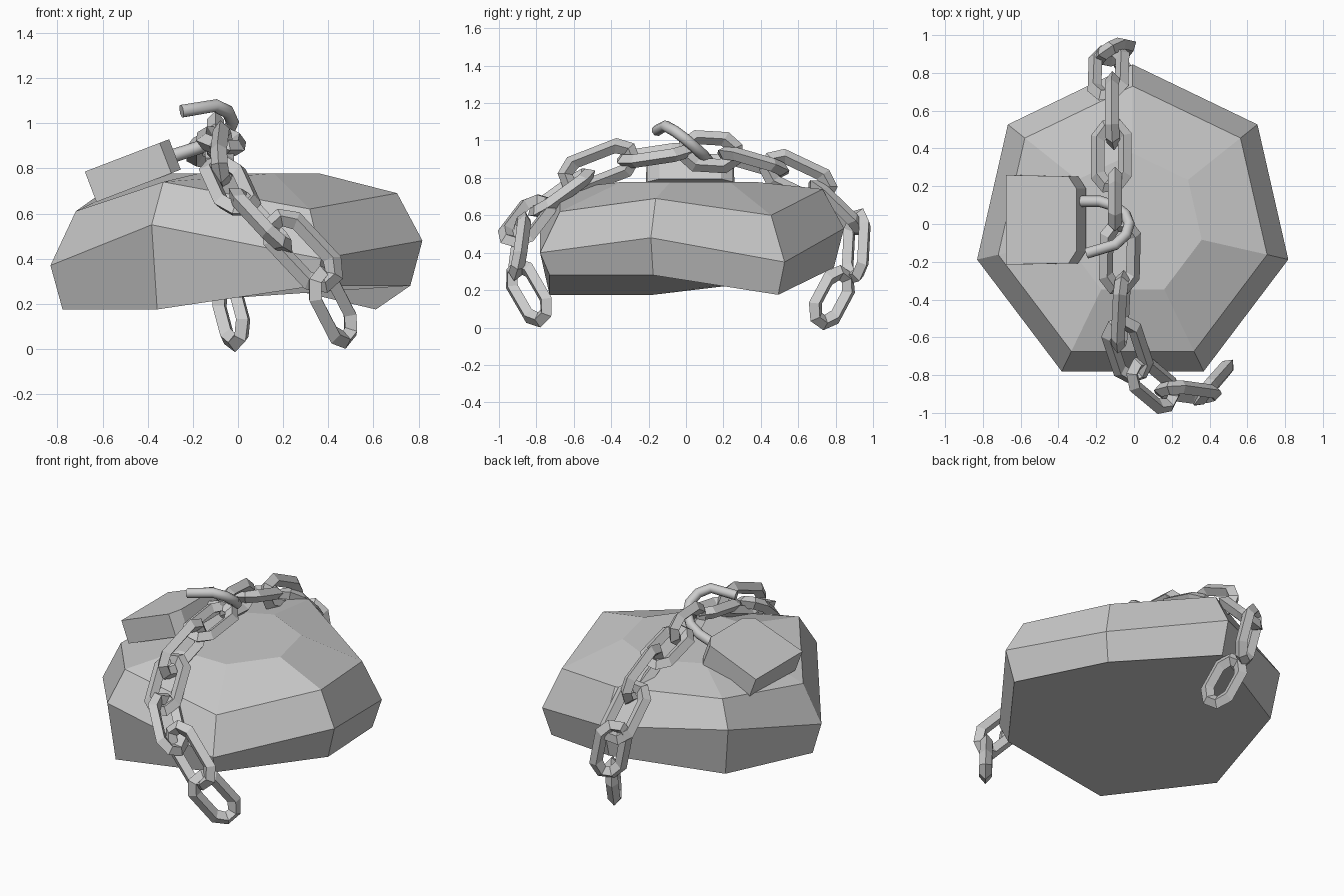
import bpy, bmesh, math
from mathutils import Vector

if "Cube" in bpy.data.objects:
    bpy.data.objects.remove(bpy.data.objects["Cube"])


def make_object(name, bm):
    bmesh.ops.recalc_face_normals(bm, faces=bm.faces)
    me = bpy.data.meshes.new(name)
    bm.to_mesh(me)
    bm.free()
    ob = bpy.data.objects.new(name, me)
    bpy.context.collection.objects.link(ob)
    return ob


def bridge(bm, a, b):
    n = len(a)
    for i in range(n):
        bm.faces.new((a[i], a[(i + 1) % n], b[(i + 1) % n], b[i]))


# Boulder: seven-sided, with uneven ring heights (counted round from front left)
ring_heights = [
    (0.79, [0.175, 0.28, 0.28, 0.175, 0.32, 0.255, 0.175]),
    (0.845, [0.55, 0.40, 0.48, 0.35, 0.53, 0.56, 0.37]),
    (0.73, [0.74, 0.62, 0.69, 0.60, 0.74, 0.71, 0.61]),
    (0.375, [0.778] * 7),
]
bm = bmesh.new()
rings = []
for radius, heights in ring_heights:
    ring = []
    for i, z in enumerate(heights):
        a = math.radians(-115.7 + i * 360 / 7)
        r = radius * (1.025 if i < 2 else 1)
        ring.append(bm.verts.new((r * math.cos(a) - 0.007, r * math.sin(a), z)))
    rings.append(ring)
for a, b in zip(rings, rings[1:]):
    bridge(bm, a, b)
bm.faces.new(rings[0])
bm.faces.new(rings[-1])
make_object("boulder", bm)


# Chain links: stretched octagon loops with a diamond-shaped bar
def chain_link(name, start, end, normal, width=0.22, bar=0.037):
    start, end = Vector(start), Vector(end)
    d = (end - start).normalized()
    n = Vector(normal)
    n = (n - d * n.dot(d)).normalized()
    s = n.cross(d)
    mid = (start + end) / 2
    hl = (end - start).length / 2 - bar
    hw = width / 2 - bar
    path = [(hl, 0.4 * hw), (hl - 0.06, hw), (-hl + 0.06, hw), (-hl, 0.4 * hw),
            (-hl, -0.4 * hw), (-hl + 0.06, -hw), (hl - 0.06, -hw), (hl, -0.4 * hw)]
    bm = bmesh.new()
    loops = []
    for u, v in path:
        c = mid + d * u + s * v
        su, sv = math.copysign(1, u), math.copysign(1, v)
        on_end = abs(u) == hl
        out = d * su * (1 if on_end else 0.5) + s * sv * (0.5 if on_end else 1)
        loops.append([bm.verts.new(c + o * bar) for o in (out, n, -out, -n)])
    for i in range(8):
        bridge(bm, loops[i], loops[(i + 1) % 8])
    make_object(name, bm)


links = [
    ((0.34, -0.93, 0.34), (0.50, -0.75, 0.03), (0.75, -0.65, 0.05)),
    ((0.14, -0.87, 0.59), (0.43, -0.91, 0.28), (0.1, -1, 0.2)),
    ((-0.02, -0.75, 0.70), (0.22, -0.95, 0.44), (0.6, -0.1, 0.7)),
    ((-0.09, -0.50, 0.84), (0.02, -0.83, 0.60), (0.2, -0.6, 0.8)),
    ((-0.06, -0.26, 0.94), (-0.08, -0.67, 0.78), (1, 0, 0.15)),
    ((-0.07, 0.03, 0.95), (-0.08, -0.37, 0.89), (0.2, 0, 1)),
    ((-0.10, 0.30, 0.93), (-0.10, -0.04, 0.95), (1, 0, 0)),
    ((-0.12, 0.55, 0.83), (-0.12, 0.17, 0.94), (-0.2, 0.2, 1)),
    ((-0.11, 0.79, 0.71), (-0.11, 0.41, 0.89), (1, 0, 0.1)),
    ((-0.13, 0.95, 0.50), (-0.14, 0.66, 0.78), (-0.2, 0.7, 0.7)),
    ((-0.06, 0.90, 0.24), (-0.15, 0.92, 0.63), (0.55, -0.8, 0)),
    ((0.01, 0.70, 0.01), (-0.07, 0.86, 0.31), (0.8, 0.6, 0.1)),
]
for i, (a, b, n) in enumerate(links):
    chain_link(f"chain_link_{i + 1}", a, b, n)

# Padlock body: a plate with two cut corners, tilted to lie on the boulder
outline = [(-0.2, -0.237), (0.155, -0.23), (0.2, -0.165), (0.2, 0.165), (0.155, 0.23), (-0.2, 0.237)]
bm = bmesh.new()
low = [bm.verts.new((x, y, -0.072)) for x, y in outline]
high = [bm.verts.new((x, y, 0.072)) for x, y in outline]
bridge(bm, low, high)
bm.faces.new(low)
bm.faces.new(high)
body = make_object("padlock_body", bm)
body.location = (-0.466, 0.022, 0.79)
body.rotation_euler = (0, math.radians(-21), 0)

# Padlock shackle: swung open round its fixed leg
pts = [(-0.32, 0.12, 0.845), (-0.18, 0.12, 0.89), (-0.10, 0.095, 0.92), (-0.045, 0.05, 0.96),
       (-0.025, 0, 1.005), (-0.045, -0.06, 1.05), (-0.10, -0.11, 1.078), (-0.25, -0.155, 1.053)]
cu = bpy.data.curves.new("padlock_shackle", 'CURVE')
cu.dimensions = '3D'
sp = cu.splines.new('POLY')
sp.points.add(len(pts) - 1)
for p, co in zip(sp.points, pts):
    p.co = (*co, 1)
cu.bevel_depth = 0.03
cu.bevel_resolution = 2
cu.use_fill_caps = True
shackle = bpy.data.objects.new("padlock_shackle", cu)
bpy.context.collection.objects.link(shackle)
